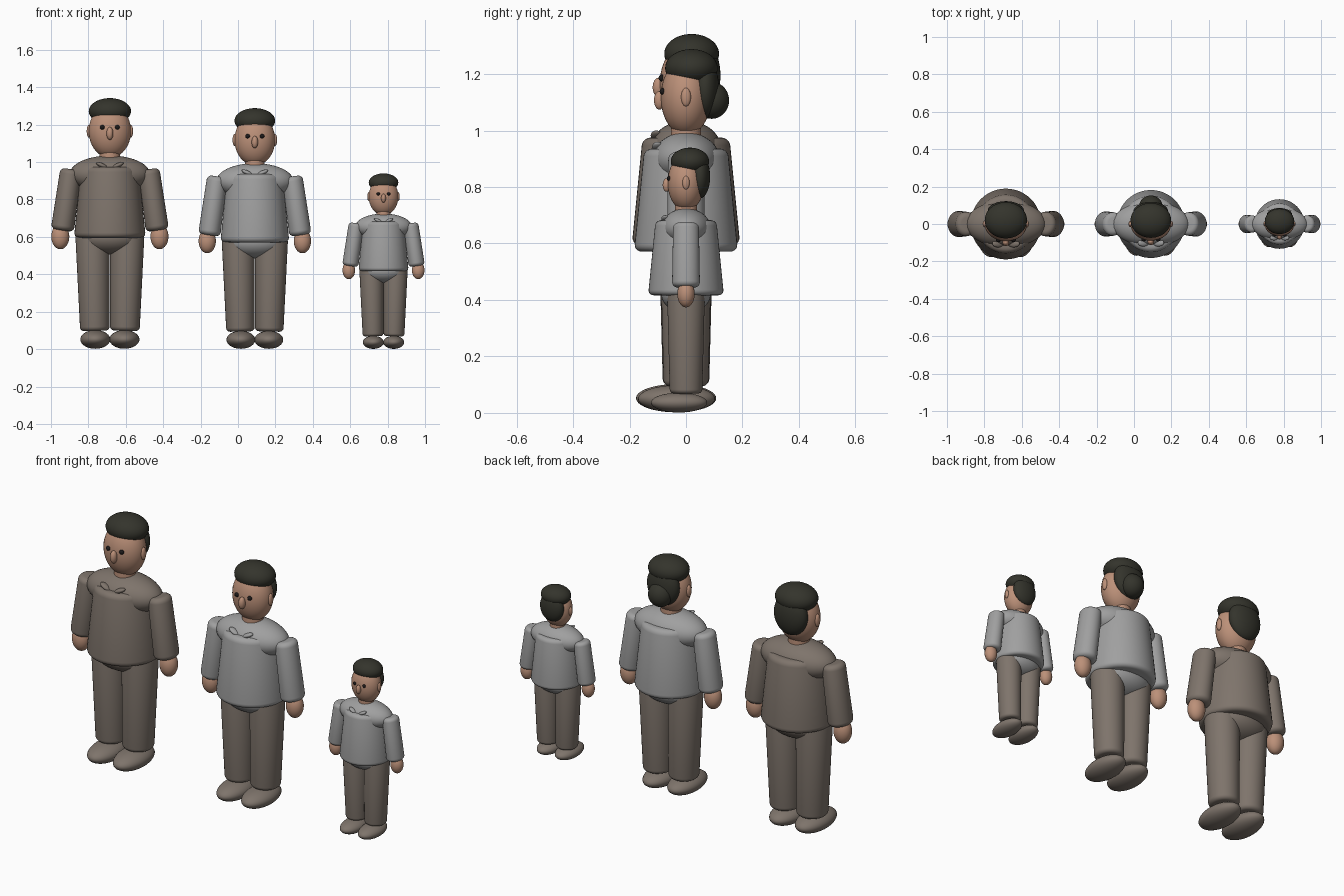
import bpy, bmesh
from mathutils import Vector, Matrix

if "Cube" in bpy.data.objects:
    bpy.data.objects.remove(bpy.data.objects["Cube"])


def material(name, r, g, b):
    m = bpy.data.materials.new(name)
    m.use_nodes = True
    m.diffuse_color = (r, g, b, 1)
    bsdf = m.node_tree.nodes["Principled BSDF"]
    bsdf.inputs["Base Color"].default_value = (r, g, b, 1)
    bsdf.inputs["Roughness"].default_value = 0.8
    return m


BROWN = material("warm brown cloth", 0.21, 0.175, 0.148)
GREY = material("light grey cloth", 0.35, 0.35, 0.35)
SKIN = material("skin", 0.50, 0.28, 0.19)
HAIR = material("dark hair", 0.034, 0.034, 0.025)
EYE = material("eye black", 0.012, 0.010, 0.010)


def finish(bm, name, mat, transform, person):
    """Turn a bmesh into a smooth object placed in the person's frame."""
    x, scale, label = person
    place = Matrix.Translation((x, 0, 0)) @ Matrix.Scale(scale, 4)
    bmesh.ops.transform(bm, matrix=place @ transform, verts=bm.verts)
    bmesh.ops.recalc_face_normals(bm, faces=bm.faces)
    for f in bm.faces:
        f.smooth = True
    mesh = bpy.data.meshes.new(label + "_" + name)
    bm.to_mesh(mesh)
    bm.free()
    mesh.materials.append(mat)
    obj = bpy.data.objects.new(label + "_" + name, mesh)
    bpy.context.collection.objects.link(obj)
    return obj


def ball(name, mat, person, centre, radii, tilt=0.0):
    bm = bmesh.new()
    bmesh.ops.create_uvsphere(bm, u_segments=40, v_segments=24, radius=1)
    t = (Matrix.Translation(centre) @ Matrix.Rotation(tilt, 4, "Y")
         @ Matrix.Diagonal((*radii, 1)))
    return finish(bm, name, mat, t, person)


def limb(name, mat, person, low, high, r_low, r_high, bevel, depth=1.0):
    """Tapered cylinder with rounded rims between two points."""
    low, high = Vector(low), Vector(high)
    axis = high - low
    bm = bmesh.new()
    bmesh.ops.create_cone(bm, cap_ends=True, segments=48, radius1=r_low,
                          radius2=r_high, depth=axis.length)
    rims = [e for e in bm.edges if abs(e.verts[0].co.z - e.verts[1].co.z) < 1e-5]
    bmesh.ops.bevel(bm, geom=rims, offset=bevel, segments=5, profile=0.5,
                    affect="EDGES")
    turn = Vector((0, 0, 1)).rotation_difference(axis).to_matrix().to_4x4()
    t = (Matrix.Translation((low + high) / 2) @ turn
         @ Matrix.Diagonal((1, depth, 1, 1)))
    return finish(bm, name, mat, t, person)


def build(person, top, bun=False):
    # Body
    limb("torso", top, person, (0, 0, 0.595), (0, 0, 0.975), 0.192, 0.154, 0.028)
    ball("shoulders", top, person, (0, 0, 0.935), (0.215, 0.125, 0.10))
    ball("hips", top, person, (0, 0, 0.60), (0.175, 0.125, 0.095))
    limb("neck", SKIN, person, (0, 0, 0.97), (0, 0, 1.08), 0.055, 0.055, 0.005)

    # Head and face
    ball("head", SKIN, person, (0, 0, 1.165), (0.113, 0.093, 0.142))
    ball("nose", SKIN, person, (0, -0.098, 1.153), (0.018, 0.02, 0.034))

    # Hair
    ball("hair_cap", HAIR, person, (0, 0.02, 1.272), (0.113, 0.097, 0.07))
    ball("back_hair", HAIR, person, (0, 0.07, 1.195), (0.097, 0.052, 0.11))
    if bun:
        ball("hair_bun", HAIR, person, (0, 0.095, 1.153), (0.066, 0.064, 0.068))

    # Paired parts
    for side, s in (("left", 1), ("right", -1)):
        limb(side + "_leg", BROWN, person, (s * 0.08, 0, 0.098),
             (s * 0.093, 0, 0.62), 0.079, 0.092, 0.022, 1.04)
        ball(side + "_shoe", BROWN, person, (s * 0.078, -0.035, 0.052),
             (0.08, 0.142, 0.05))
        limb(side + "_arm", top, person, (s * 0.254, 0, 0.635),
             (s * 0.208, 0, 0.962), 0.062, 0.057, 0.026, 1.14)
        ball(side + "_hand", SKIN, person, (s * 0.265, 0, 0.602),
             (0.048, 0.044, 0.068))
        ball(side + "_ear", SKIN, person, (s * 0.112, 0, 1.165),
             (0.012, 0.018, 0.034))
        ball(side + "_eye", EYE, person, (s * 0.04, -0.086, 1.186),
             (0.013, 0.011, 0.012))
        ball(side + "_collar", top, person, (s * 0.042, -0.105, 0.982),
             (0.034, 0.02, 0.012), s * -0.45)


build((-0.685, 1.0, "man"), BROWN)
build((0.09, 0.96, "woman"), GREY, bun=True)
build((0.778, 0.70, "child"), GREY)
